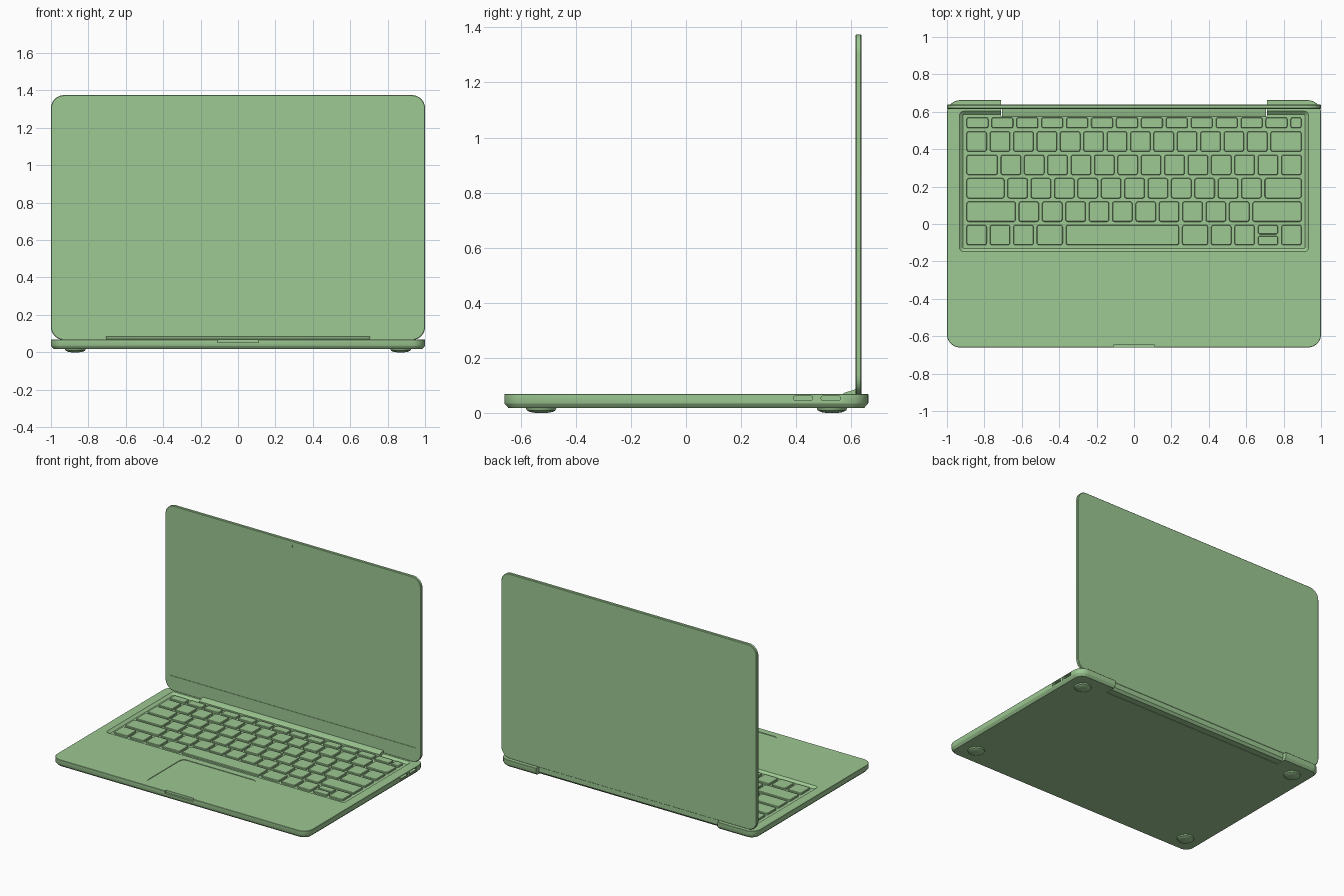
import bpy
import bmesh
import math
from mathutils import Matrix

cube = bpy.data.objects.get("Cube")
if cube:
    bpy.data.objects.remove(cube, do_unlink=True)

green = bpy.data.materials.new("soft_green")
green.use_nodes = True
COLOUR = (0.34, 0.58, 0.29, 1)
green.diffuse_color = COLOUR
green.node_tree.nodes["Principled BSDF"].inputs["Base Color"].default_value = COLOUR

UPRIGHT = Matrix.Rotation(math.pi / 2, 4, "X")                 # local y -> z, local z -> -y
SIDE = Matrix(((0, 0, 1, 0), (1, 0, 0, 0), (0, 1, 0, 0), (0, 0, 0, 1)))  # local xyz -> world yzx


def add_slab(bm, x0, x1, y0, y1, radius, levels, seg=6):
    """Rounded rectangle lofted through (height, inset) levels."""
    rings = []
    for z, inset in levels:
        r = max(radius - inset, 0.002)
        ring = []
        for quarter, (cx, cy) in enumerate((
                (x1 - inset - r, y1 - inset - r), (x0 + inset + r, y1 - inset - r),
                (x0 + inset + r, y0 + inset + r), (x1 - inset - r, y0 + inset + r))):
            for i in range(seg + 1):
                a = (quarter + i / seg) * math.pi / 2
                ring.append(bm.verts.new((cx + r * math.cos(a), cy + r * math.sin(a), z)))
        rings.append(ring)
    n = len(rings[0])
    for low, high in zip(rings, rings[1:]):
        for i in range(n):
            j = (i + 1) % n
            bm.faces.new((low[i], low[j], high[j], high[i]))
    bm.faces.new(rings[0][::-1])
    bm.faces.new(rings[-1])


def finish(name, bm, matrix=None):
    if matrix:
        bm.transform(matrix)
    bmesh.ops.remove_doubles(bm, verts=bm.verts, dist=1e-6)
    bmesh.ops.recalc_face_normals(bm, faces=bm.faces)
    mesh = bpy.data.meshes.new(name)
    bm.to_mesh(mesh)
    bm.free()
    mesh.materials.append(green)
    obj = bpy.data.objects.new(name, mesh)
    bpy.context.collection.objects.link(obj)
    return obj


def slab(name, *args, matrix=None, **kw):
    bm = bmesh.new()
    add_slab(bm, *args, **kw)
    return finish(name, bm, matrix)


def carve(obj, cutters):
    """Subtract the cutters, keep the result as plain mesh and drop the cutters."""
    for cutter in cutters:
        cutter.hide_render = True
        mod = obj.modifiers.new("cut", "BOOLEAN")
        mod.operation, mod.solver, mod.object = "DIFFERENCE", "EXACT", cutter
    bpy.context.view_layer.update()
    graph = bpy.context.evaluated_depsgraph_get()
    mesh = bpy.data.meshes.new_from_object(obj.evaluated_get(graph))
    obj.modifiers.clear()
    obj.data = mesh
    for cutter in cutters:
        bpy.data.objects.remove(cutter, do_unlink=True)


TOP = 0.068
BOTTOM = 0.017

# Base body with a chamfered underside
base = slab("base_body", -1, 1, -0.66, 0.662, 0.07,
            [(BOTTOM, 0.016), (0.032, 0.002), (0.036, 0), (TOP - 0.002, 0), (TOP, 0.002)], seg=10)
cutters = [
    # keyboard well with sloping walls
    slab("well_cutter", -0.935, 0.935, -0.15, 0.605, 0.025,
         [(0.053, 0.02), (TOP, 0.002), (0.09, 0.002)]),
    # hinge notch at the back
    slab("notch_cutter", -0.71, 0.71, 0.575, 0.8, 0.002, [(-0.1, 0), (0.2, 0)], seg=1),
    # trackpad
    slab("trackpad_cutter", -0.297, 0.29, -0.612, -0.195, 0.035, [(0.064, 0), (0.1, 0)]),
    # finger groove at the front
    slab("groove_cutter", -0.11, 0.11, -0.8, -0.646, 0.004, [(0.052, 0), (0.1, 0)]),
]
# Two ports, each a shallow frame around a deep slot
for start in (0.384, 0.485):
    cutters.append(slab("port_frame_cutter", start, start + 0.082, 0.038, 0.064, 0.003,
                        [(0.996, 0), (1.1, 0)], matrix=SIDE))
    cutters.append(slab("port_slot_cutter", start + 0.006, start + 0.076, 0.046, 0.061, 0.006,
                        [(0.96, 0), (1.05, 0)], matrix=SIDE))
carve(base, cutters)

# Keyboard: each row is (lowest y, height, key widths in key units)
UNIT, GAP, LEFT = 0.125, 0.017, -0.895
ROWS = [
    (0.512, 0.058, [1.066] * 13 + [0.6]),
    (0.387, 0.108, [1] * 13 + [1.46]),
    (0.262, 0.108, [1.46] + [1] * 13),
    (0.137, 0.108, [1.75] + [1] * 11 + [1.71]),
    (0.012, 0.108, [2.23] + [1] * 10 + [2.23]),
    (-0.113, 0.108, [1, 1, 1, 1.25, 4.97, 1.24, 1, 1, 1, 1]),
]
keys = bmesh.new()
for row, (y, height, widths) in enumerate(ROWS):
    x = LEFT
    for i, width in enumerate(widths):
        right = x + width * UNIT - GAP
        spans = [(y, y + height)]
        if row == 5 and i == 8:      # half-height arrow keys
            middle = y + height / 2
            spans = [(y, middle - 0.004), (middle + 0.004, y + height)]
        for y0, y1 in spans:
            add_slab(keys, x, right, y0, y1, 0.012,
                     [(0.0525, 0), (0.063, 0), (0.0655, 0.003)], seg=3)
        x += width * UNIT
finish("keyboard_keys", keys)

# Hinge bar: side profile swept across the notch
profile = [(0.577, BOTTOM + 0.001), (0.622, BOTTOM + 0.001), (0.636, 0.034), (0.636, 0.08),
           (0.63, 0.085), (0.614, 0.085), (0.572, 0.072), (0.572, 0.066), (0.577, 0.066)]
bar = bmesh.new()
face = bar.faces.new([bar.verts.new((-0.706, y, z)) for y, z in profile])
swept = bmesh.ops.extrude_face_region(bar, geom=[face])["geom"]
bmesh.ops.translate(bar, vec=(1.412, 0, 0),
                    verts=[v for v in swept if isinstance(v, bmesh.types.BMVert)])
finish("hinge_bar", bar)

# Lid with a slightly sunken screen and a camera hole
lid = slab("screen_lid", -1, 1, 0.066, 1.375, 0.07,
           [(-0.638, 0.004), (-0.634, 0), (-0.619, 0), (-0.616, 0.003)],
           seg=10, matrix=UPRIGHT)
carve(lid, [
    slab("screen_cutter", -0.96, 0.96, 0.17, 1.305, 0.004,
         [(-0.619, 0), (-0.5, 0)], matrix=UPRIGHT),
    slab("camera_cutter", -0.01, 0.01, 1.33, 1.35, 0.01,
         [(-0.62, 0), (-0.5, 0)], matrix=UPRIGHT),
])

# Four domed feet
for side, sx in (("right", -0.87), ("left", 0.87)):
    for end, sy in (("front", -0.526), ("back", 0.53)):
        slab(f"{end}_{side}_foot", sx - 0.056, sx + 0.056, sy - 0.056, sy + 0.056, 0.056,
             [(0, 0.034), (0.003, 0.016), (0.009, 0.004), (BOTTOM + 0.002, 0)], seg=8)

# Smooth the rounded parts and keep crisp edges
for obj in bpy.context.collection.objects:
    if obj.type == "MESH" and green.name in obj.data.materials:
        obj.data.polygons.foreach_set("use_smooth", [True] * len(obj.data.polygons))
        obj.data.set_sharp_from_angle(angle=math.radians(30))
